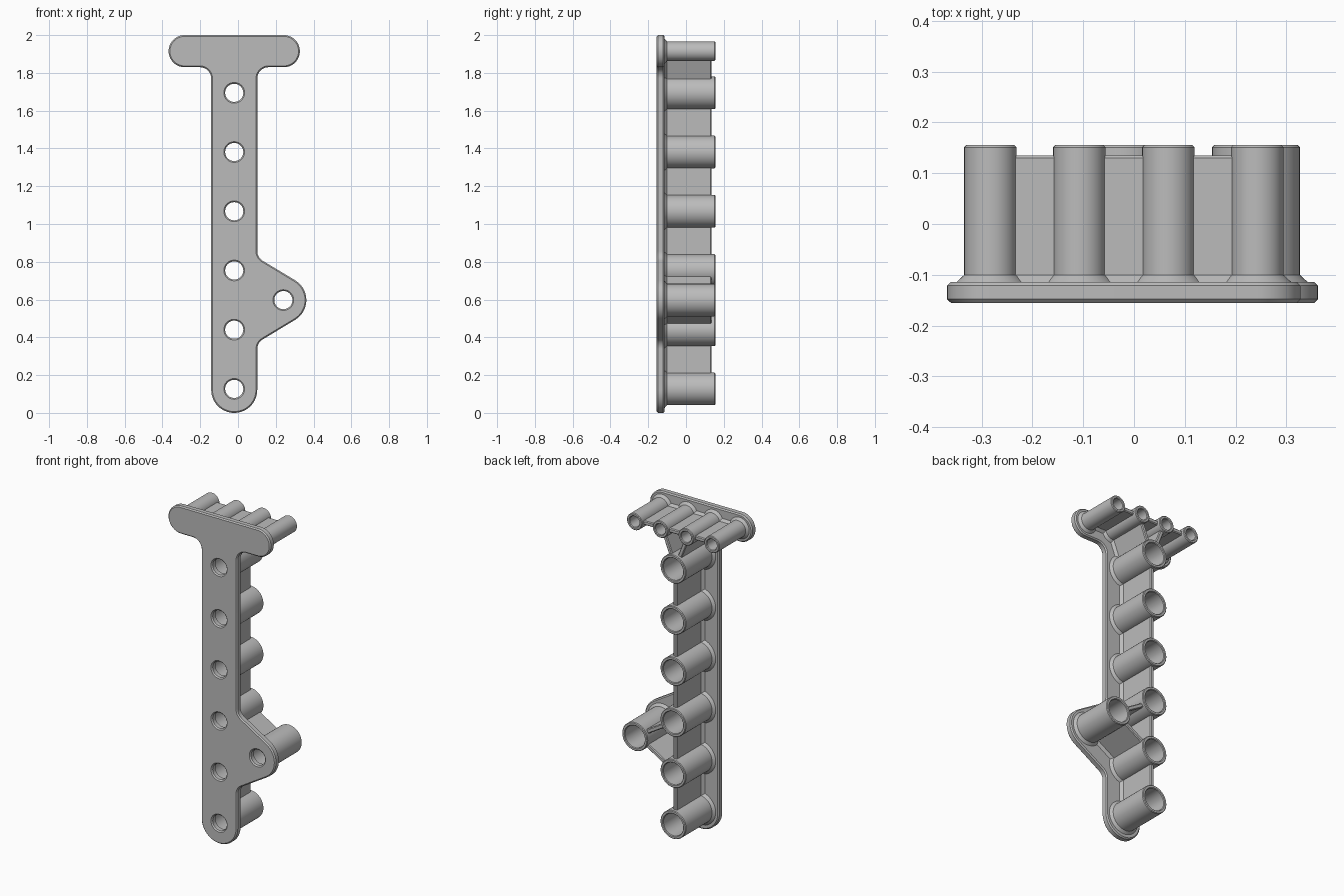
import bpy, bmesh, math
from mathutils import Vector

cube = bpy.data.objects.get("Cube")
if cube:
    bpy.data.objects.remove(cube, do_unlink=True)

grey = bpy.data.materials.new("plain_grey")
grey.use_nodes = True
GREY = (0.5, 0.5, 0.5, 1)
grey.diffuse_color = GREY
grey.node_tree.nodes["Principled BSDF"].inputs["Base Color"].default_value = GREY

# Main positions in the x-z plane
MID = -0.02
HALF = 0.122
BACK = -0.114            # back surface of the plate
column = [Vector((MID, 0.127 + 0.3135 * i)) for i in range(6)]
ear = Vector((0.24, (column[1].y + column[2].y) / 2))
tee = [Vector((MID + 0.175 * (i - 1.5), 1.915)) for i in range(4)]


def finish(ob):
    ob.data.materials.clear()
    ob.data.materials.append(grey)
    bpy.ops.object.select_all(action='DESELECT')
    ob.select_set(True)
    bpy.context.view_layer.objects.active = ob
    bpy.ops.object.shade_smooth_by_angle(angle=math.radians(30))


def mesh_object(name, bm):
    bmesh.ops.recalc_face_normals(bm, faces=bm.faces)
    me = bpy.data.meshes.new(name)
    bm.to_mesh(me)
    bm.free()
    ob = bpy.data.objects.new(name, me)
    bpy.context.collection.objects.link(ob)
    finish(ob)


def circle(c, r, n=40):
    return [c + r * Vector((math.cos(a), math.sin(a)))
            for a in (-2 * math.pi * i / n for i in range(n))]


def rounded(corners, steps=14):
    """Polygon of (x, z, radius) corners, each replaced by a tangent arc."""
    pts = []
    for i, (x, z, r) in enumerate(corners):
        p = Vector((x, z))
        a = (Vector(corners[i - 1][:2]) - p).normalized()
        b = (Vector(corners[(i + 1) % len(corners)][:2]) - p).normalized()
        half = a.angle(b) / 2
        centre = p + (a + b).normalized() * r / math.sin(half)
        start = p + a * r / math.tan(half) - centre
        end = p + b * r / math.tan(half) - centre
        turn = start.angle_signed(end)
        for k in range(steps + 1):
            t = -turn * k / steps
            c, s = math.cos(t), math.sin(t)
            pts.append(centre + Vector((start.x * c - start.y * s,
                                        start.x * s + start.y * c)))
    return pts


# Plate outline: column, side ear and top bar
right, left = MID + HALF, MID - HALF
along = ear - column[2]
slope = -along.y / along.x
tip = ear.x + HALF / math.sin(math.atan(slope))
rise = (tip - right) * slope
bar = 0.085
bar_half = 1.5 * 0.175 + bar
low, high, R = 1.915 - bar, 1.915 + bar, bar * 0.999
outline = rounded([
    (left, 0, HALF * 0.999), (right, 0, HALF * 0.999),
    (right, ear.y - rise, 0.06), (tip, ear.y, HALF), (right, ear.y + rise, 0.06),
    (right, low, 0.06), (MID + bar_half, low, R), (MID + bar_half, high, R),
    (MID - bar_half, high, R), (MID - bar_half, low, R), (left, low, 0.06)])

# Plate: filled curve with chamfered rims and screw holes
curve = bpy.data.curves.new("plate", 'CURVE')
curve.dimensions = '2D'
curve.fill_mode = 'BOTH'
chamfer = 0.007
curve.extrude = 0.0205 - chamfer
curve.bevel_depth = chamfer
curve.bevel_resolution = 0
curve.offset = -chamfer
for loop in [outline] + [circle(c, 0.048) for c in column + [ear]]:
    # drop points that coincide where two arcs meet
    loop = [p for i, p in enumerate(loop) if (p - loop[i - 1]).length > 0.001]
    spline = curve.splines.new('POLY')
    spline.points.add(len(loop) - 1)
    for sp, p in zip(spline.points, loop):
        sp.co = (p.x, p.y, 0, 1)
    spline.use_cyclic_u = True
plate = bpy.data.objects.new("plate", curve)
bpy.context.collection.objects.link(plate)
plate.rotation_euler.x = math.pi / 2
plate.location.y = BACK - 0.0205
bpy.ops.object.select_all(action='DESELECT')
plate.select_set(True)
bpy.context.view_layer.objects.active = plate
bpy.ops.object.convert(target='MESH')
plate = bpy.context.view_layer.objects.active
bm = bmesh.new()
bm.from_mesh(plate.data)
bmesh.ops.remove_doubles(bm, verts=bm.verts, dist=0.00005)
bmesh.ops.recalc_face_normals(bm, faces=bm.faces)
bm.to_mesh(plate.data)
bm.free()
finish(plate)


# Hollow tubes, flared where they meet the plate
def tube(name, c, outer, inner, n=40):
    e = 0.004
    profile = [(outer + 0.015, BACK), (outer, -0.1), (outer, 0.155 - e),
               (outer - e, 0.155), (inner + e, 0.155), (inner, 0.155 - e),
               (inner, BACK)]
    bm = bmesh.new()
    rings = [[bm.verts.new((p.x, y, p.y)) for p in circle(c, r, n)]
             for r, y in profile]
    for a, b in zip(rings, rings[1:] + rings[:1]):
        for i in range(n):
            j = (i + 1) % n
            bm.faces.new((a[i], a[j], b[j], b[i]))
    mesh_object(name, bm)


for i, c in enumerate(column):
    tube(f"column_tube_{i + 1}", c, 0.0865, 0.067)
tube("ear_tube", ear, 0.0865, 0.067)
for i, c in enumerate(tee):
    tube(f"bar_tube_{i + 1}", c, 0.0515, 0.033)


# Ribs running from tube wall to tube wall
def rib(name, p, q, gap_p, gap_q):
    d = (q - p).normalized()
    side = Vector((-d.y, d.x))
    half = [(0.028, BACK), (0.013, -0.1), (0.013, 0.13), (0.008, 0.135)]
    section = half + [(-w, y) for w, y in reversed(half)]
    bm = bmesh.new()
    ends = []
    for c in (p + d * gap_p, q - d * gap_q):
        ring = [bm.verts.new((c.x + side.x * w, y, c.y + side.y * w))
                for w, y in section]
        bm.faces.new(ring)
        ends.append(ring)
    a, b = ends
    for i in range(len(a)):
        bm.faces.new((a[i - 1], a[i], b[i], b[i - 1]))
    mesh_object(name, bm)


BIG, SMALL = 0.078, 0.042
for i in range(5):
    rib(f"column_rib_{i + 1}", column[i], column[i + 1], BIG, BIG)
for i in range(3):
    rib(f"bar_rib_{i + 1}", tee[i], tee[i + 1], SMALL, SMALL)
for i in (1, 2):
    rib(f"ear_rib_{i}", column[i], ear, BIG, BIG)
    rib(f"brace_rib_{i}", column[5], tee[i], BIG, SMALL)
